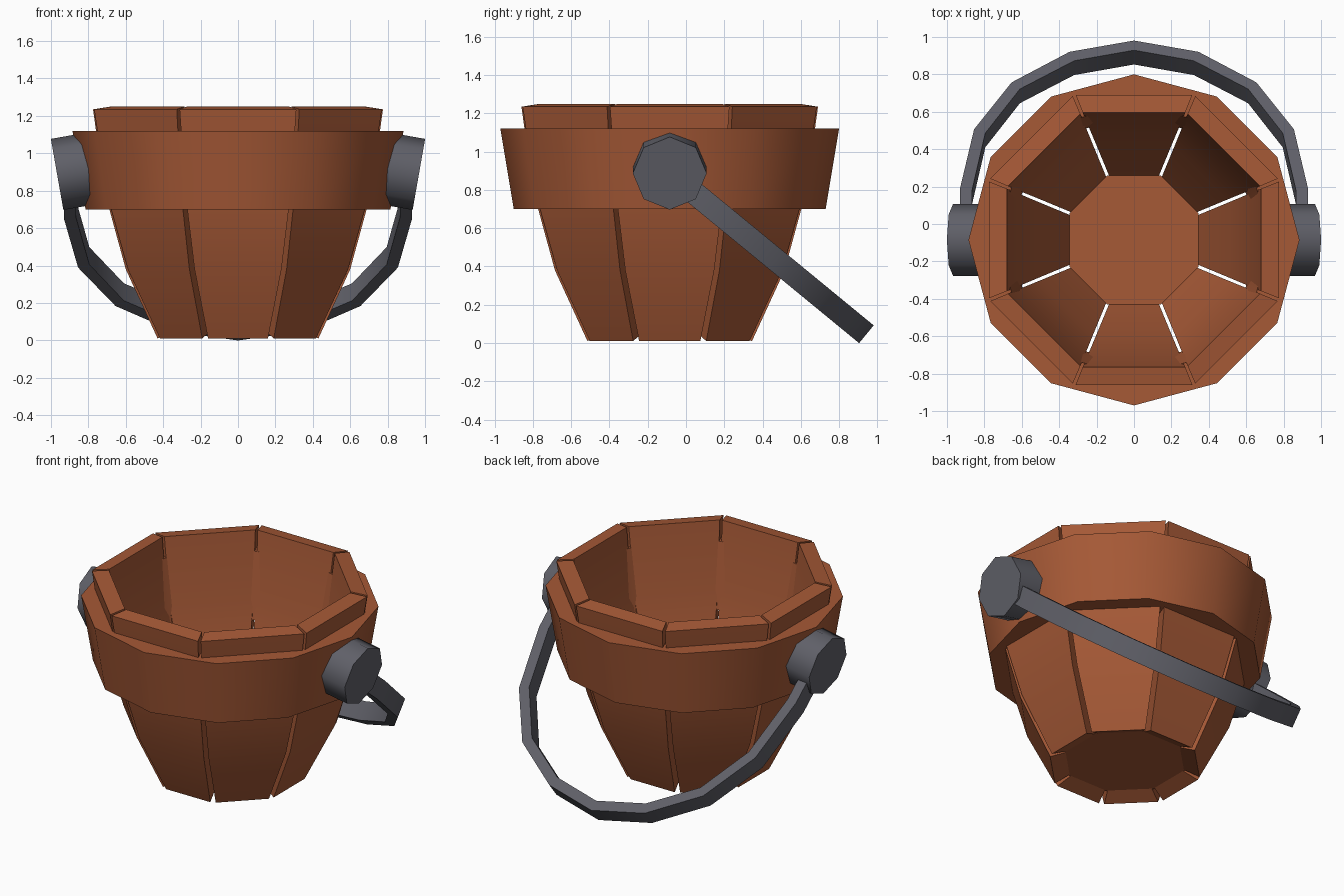
import bpy, math
from mathutils import Vector

if "Cube" in bpy.data.objects:
    bpy.data.objects.remove(bpy.data.objects["Cube"])

CY = -0.085                      # bucket axis sits slightly in front of y = 0
TAN = math.tan(math.pi / 8)


def material(name, rgb):
    m = bpy.data.materials.new(name)
    m.diffuse_color = (*rgb, 1)
    m.use_nodes = True
    m.node_tree.nodes["Principled BSDF"].inputs["Base Color"].default_value = m.diffuse_color
    return m


CLAY = material("terracotta", (0.38, 0.10, 0.037))
IRON = material("dark_iron", (0.115, 0.116, 0.138))


def loft(name, rings, mat, closed=False, angle=35):
    """Skin equal-length vertex rings; capped at both ends or closed into a loop."""
    n, k = len(rings[0]), len(rings)
    verts = [Vector(p) for r in rings for p in r]
    faces = []
    for i in range(k if closed else k - 1):
        a, b = i * n, (i + 1) % k * n
        faces += [(a + j, a + (j + 1) % n, b + (j + 1) % n, b + j) for j in range(n)]
    if not closed:
        faces += [tuple(range(n))[::-1], tuple(range((k - 1) * n, k * n))]
    me = bpy.data.meshes.new(name)
    me.from_pydata(verts, [], faces)
    me.materials.append(mat)
    ob = bpy.data.objects.new(name, me)
    bpy.context.collection.objects.link(ob)
    bpy.ops.object.select_all(action='DESELECT')
    ob.select_set(True)
    bpy.context.view_layer.objects.active = ob
    bpy.ops.object.mode_set(mode='EDIT')
    bpy.ops.mesh.select_all(action='SELECT')
    bpy.ops.mesh.normals_make_consistent(inside=False)
    bpy.ops.object.mode_set(mode='OBJECT')
    bpy.ops.object.shade_smooth_by_angle(angle=math.radians(angle))
    return ob


def polygon(n, radius, z, phase=0.0):
    return [(radius * math.cos(phase + 2 * math.pi * i / n),
             CY + radius * math.sin(phase + 2 * math.pi * i / n), z) for i in range(n)]


# eight curved staves with narrow gaps: (distance out, height, half gap)
OUTER = [(0.43, 0.01, 0.018), (0.60, 0.38, 0.016), (0.715, 0.80, 0.013), (0.775, 1.235, 0.009)]
INNER = [(0.34, 0.05, 0.009), (0.515, 0.42, 0.009), (0.625, 0.82, 0.008), (0.68, 1.25, 0.008)]
for i in range(8):
    c, s = math.cos(i * math.pi / 4), math.sin(i * math.pi / 4)

    def place(d, w, z):
        return (d * c - w * s, CY + d * s + w * c, z)

    rings = []
    for (do, zo, go), (di, zi, gi) in zip(OUTER, INNER):
        wo, wi = do * TAN - go, di * TAN - gi
        rings.append([place(do, -wo, zo), place(do, wo, zo),
                      place(di, wi, zi), place(di, -wi, zi)])
    loft(f"stave_{i + 1}", rings, CLAY)

# octagonal floor
R = 0.345 / math.cos(math.pi / 8)
loft("floor", [polygon(8, R, 0.05, math.pi / 8), polygon(8, R, 0.06, math.pi / 8)], CLAY)

# twelve-sided flared band around the rim
loft("rim_band", [polygon(12, 0.815, 0.70), polygon(12, 0.885, 1.12),
                  polygon(12, 0.73, 1.12), polygon(12, 0.665, 0.70)], CLAY, closed=True)

# octagonal side knobs, tilted to follow the band
T = math.radians(10)
for side, label in ((1, "right"), (-1, "left")):
    rings = []
    for depth in (0.2, 0):
        cx, cz = 0.967 - depth * math.cos(T), 0.887 + depth * math.sin(T)
        rings.append([(side * (cx + 0.193 * math.sin(a) * math.sin(T)),
                       CY + 0.193 * math.cos(a),
                       cz + 0.193 * math.sin(a) * math.cos(T))
                      for a in (j * math.pi / 4 for j in range(8))])
    loft(f"{label}_knob", rings, IRON, angle=50)

# carrying handle: flat strip arched in a plane that drops behind the bucket
# (outer x, outer reach, inner x, inner reach)
HALF = [(0.93, 0.12, 0.865, 0.12), (0.93, 0.308, 0.865, 0.30), (0.855, 0.716, 0.795, 0.69),
        (0.655, 1.04, 0.61, 0.995), (0.345, 1.252, 0.32, 1.19)]
path = HALF + [(0, 1.33, 0, 1.263)] + [(-a, b, -c, d) for a, b, c, d in HALF[::-1]]
D = math.radians(39.4)
ALONG = Vector((0, math.cos(D), -math.sin(D)))
UP = Vector((0, math.sin(D), math.cos(D))) * 0.06
PIVOT = Vector((0, CY, 0.89))
rings = []
for xo, so, xi, si in path:
    o = PIVOT + ALONG * so + Vector((xo, 0, 0))
    n = PIVOT + ALONG * si + Vector((xi, 0, 0))
    rings.append([o + UP, o - UP, n - UP, n + UP])
loft("handle", rings, IRON)
